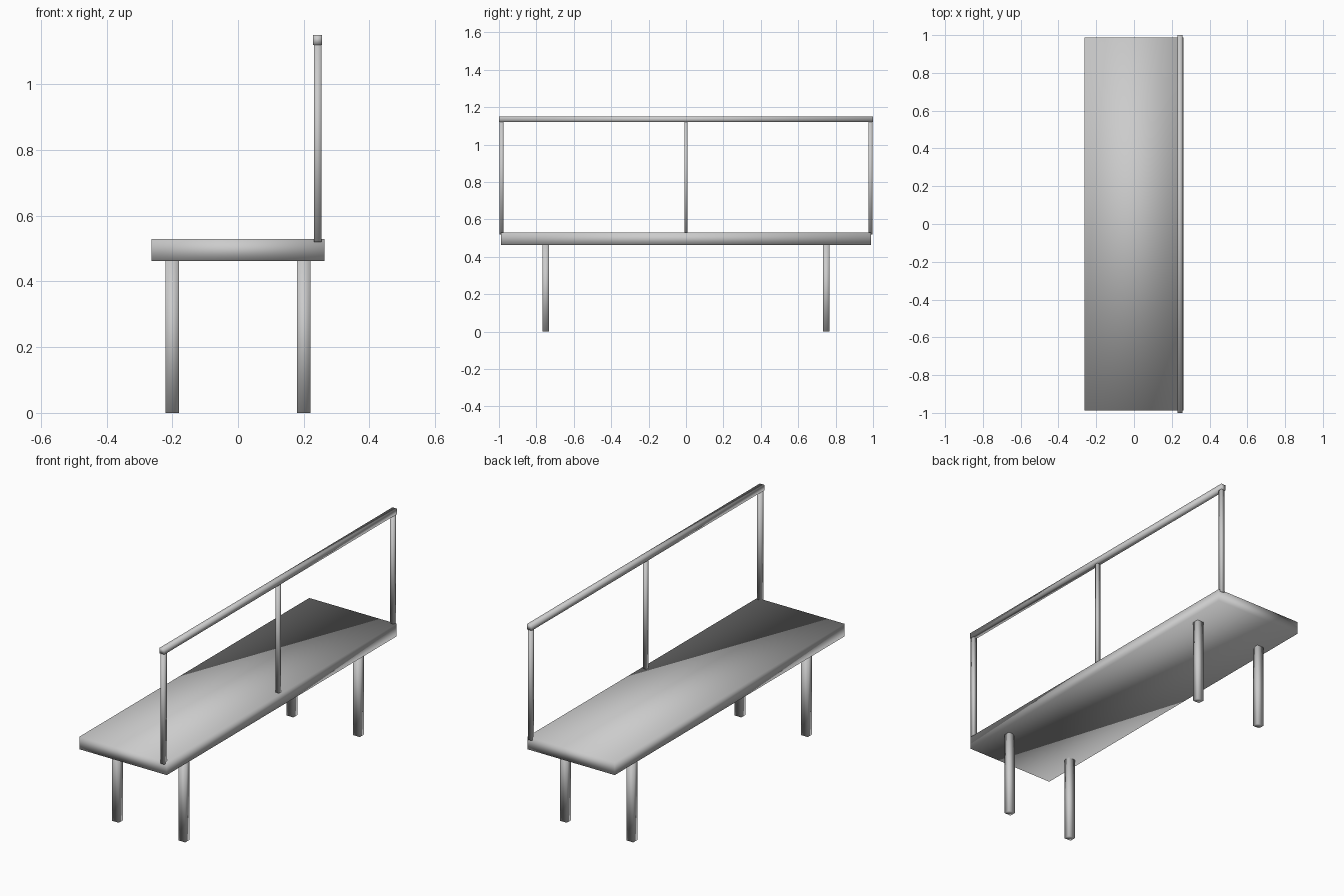
import bpy

if "Cube" in bpy.data.objects:
    bpy.data.objects.remove(bpy.data.objects["Cube"])


def box(name, lo, hi):
    """Smooth-shaded box between two opposite corners."""
    centre = [(a + b) / 2 for a, b in zip(lo, hi)]
    bpy.ops.mesh.primitive_cube_add(size=1, location=centre)
    ob = bpy.context.object
    ob.name = name
    ob.scale = [b - a for a, b in zip(lo, hi)]
    bpy.ops.object.transform_apply(location=False, rotation=False, scale=True)
    bpy.ops.object.shade_smooth()
    return ob


# Seat slab
box("seat", (-0.263, -0.988, 0.462), (0.263, 0.988, 0.53))

# Four legs
for x, side in ((-0.2, "front"), (0.2, "back")):
    for y, end in ((-0.75, "left"), (0.75, "right")):
        box(f"{side}_{end}_leg", (x - 0.02, y - 0.0175, 0), (x + 0.02, y + 0.0175, 0.463))

# Backrest end posts, set slightly into the seat
for s, end in ((-1, "left"), (1, "right")):
    y = s * 0.986
    box(f"{end}_back_post", (0.231, y - 0.011, 0.52), (0.254, y + 0.011, 1.125))

# Middle backrest post
box("middle_back_post", (0.232, -0.009, 0.525), (0.253, 0.009, 1.125))

# Top rail
box("back_rail", (0.229, -1, 1.12), (0.256, 1, 1.15))
